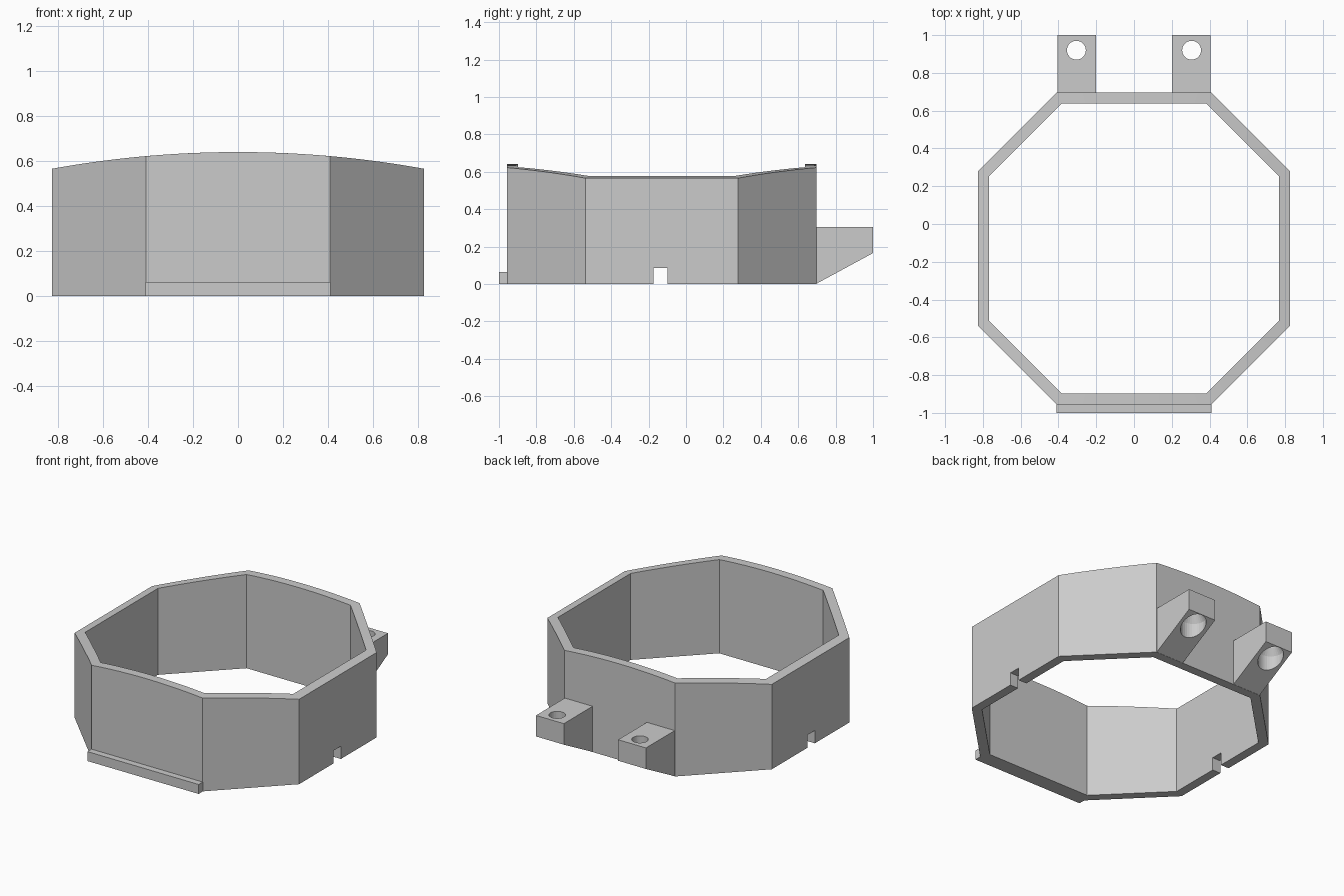
import bpy, bmesh, math
from mathutils import Matrix, Vector

cube = bpy.data.objects.get("Cube")
if cube:
    bpy.data.objects.remove(cube, do_unlink=True)

grey = bpy.data.materials.new("plain grey")
grey.use_nodes = True
colour = (0.6, 0.6, 0.6, 1)
grey.diffuse_color = colour
grey.node_tree.nodes["Principled BSDF"].inputs["Base Color"].default_value = colour


def finish(bm, name):
    bmesh.ops.recalc_face_normals(bm, faces=bm.faces)
    mesh = bpy.data.meshes.new(name)
    bm.to_mesh(mesh)
    bm.free()
    mesh.materials.append(grey)
    ob = bpy.data.objects.new(name, mesh)
    bpy.context.collection.objects.link(ob)
    return ob


def box(name, lo, hi):
    lo, hi = Vector(lo), Vector(hi)
    bm = bmesh.new()
    bmesh.ops.create_cube(bm, size=1)
    bmesh.ops.scale(bm, vec=hi - lo, verts=bm.verts)
    bmesh.ops.translate(bm, vec=(lo + hi) / 2, verts=bm.verts)
    return finish(bm, name)


def cut(target, cutter):
    mod = target.modifiers.new(cutter.name, 'BOOLEAN')
    mod.operation = 'DIFFERENCE'
    mod.solver = 'EXACT'
    mod.object = cutter
    cutter.hide_render = True
    cutter.hide_set(True)
    cutter.display_type = 'WIRE'


def octagon(half, flat, steps=12):
    """Octagon outline, each side split so its top can follow the arch."""
    quarter = [(flat, half), (half, flat)]
    pts = []
    for k in range(4):
        turn = Matrix.Rotation(-k * math.pi / 2, 2)
        pts += [turn @ Vector(p) for p in quarter]
    return [a.lerp(b, i / steps) + Vector((0, CENTRE_Y))
            for a, b in zip(pts, pts[1:] + pts[:1]) for i in range(steps)]


CENTRE_Y = -0.13
ARCH_RADIUS, CROWN = 4.63, 0.64


def arch(x):
    return CROWN - ARCH_RADIUS + math.sqrt(ARCH_RADIUS ** 2 - x * x)


# Octagonal band with an arched top rim
bm = bmesh.new()
outer, inner = octagon(0.827, 0.408), octagon(0.767, 0.383)
loops = [[bm.verts.new((p.x, p.y, arch(p.x) if top else 0)) for p in ring]
         for ring, top in ((outer, 0), (outer, 1), (inner, 1), (inner, 0))]
count = len(outer)
for a, b in zip(loops, loops[1:] + loops[:1]):
    for i in range(count):
        j = (i + 1) % count
        bm.faces.new((a[i], a[j], b[j], b[i]))
band = finish(bm, "octagonal_band")

# Small notch through the bottom of both side walls
cut(band, box("notch_cutter", (-1, -0.175, -0.1), (1, -0.098, 0.085)))

# Front lip
box("front_lip", (-0.41, -1, 0), (0.41, -0.955, 0.063))

# Rear mounting lugs with countersunk screw holes
lug_side = [(0.69, 0), (0.69, 0.305), (1, 0.305), (1, 0.165), (0.695, 0)]
bore = [(0.078, -0.1), (0.078, 0.18), (0.05, 0.225), (0.05, 0.4)]
for side, sign in (("left", 1), ("right", -1)):
    bm = bmesh.new()
    face = bm.faces.new([bm.verts.new((sign * 0.2, y, z)) for y, z in lug_side])
    ext = bmesh.ops.extrude_face_region(bm, geom=[face], use_keep_orig=True)
    moved = [v for v in ext["geom"] if isinstance(v, bmesh.types.BMVert)]
    bmesh.ops.translate(bm, vec=(sign * 0.205, 0, 0), verts=moved)
    lug = finish(bm, side + "_lug")

    bm = bmesh.new()
    rings = [[bm.verts.new((sign * 0.305 + r * math.cos(t), 0.92 + r * math.sin(t), z))
              for t in (math.tau * i / 32 for i in range(32))] for r, z in bore]
    bm.faces.new(rings[0])
    bm.faces.new(rings[-1])
    for a, b in zip(rings, rings[1:]):
        for i in range(32):
            bm.faces.new((a[i], a[i - 1], b[i - 1], b[i]))
    cut(lug, finish(bm, side + "_screw_hole_cutter"))
    lug.select_set(True)
    bpy.context.view_layer.objects.active = lug
    bpy.ops.object.shade_smooth_by_angle(angle=math.radians(25))
    lug.select_set(False)
